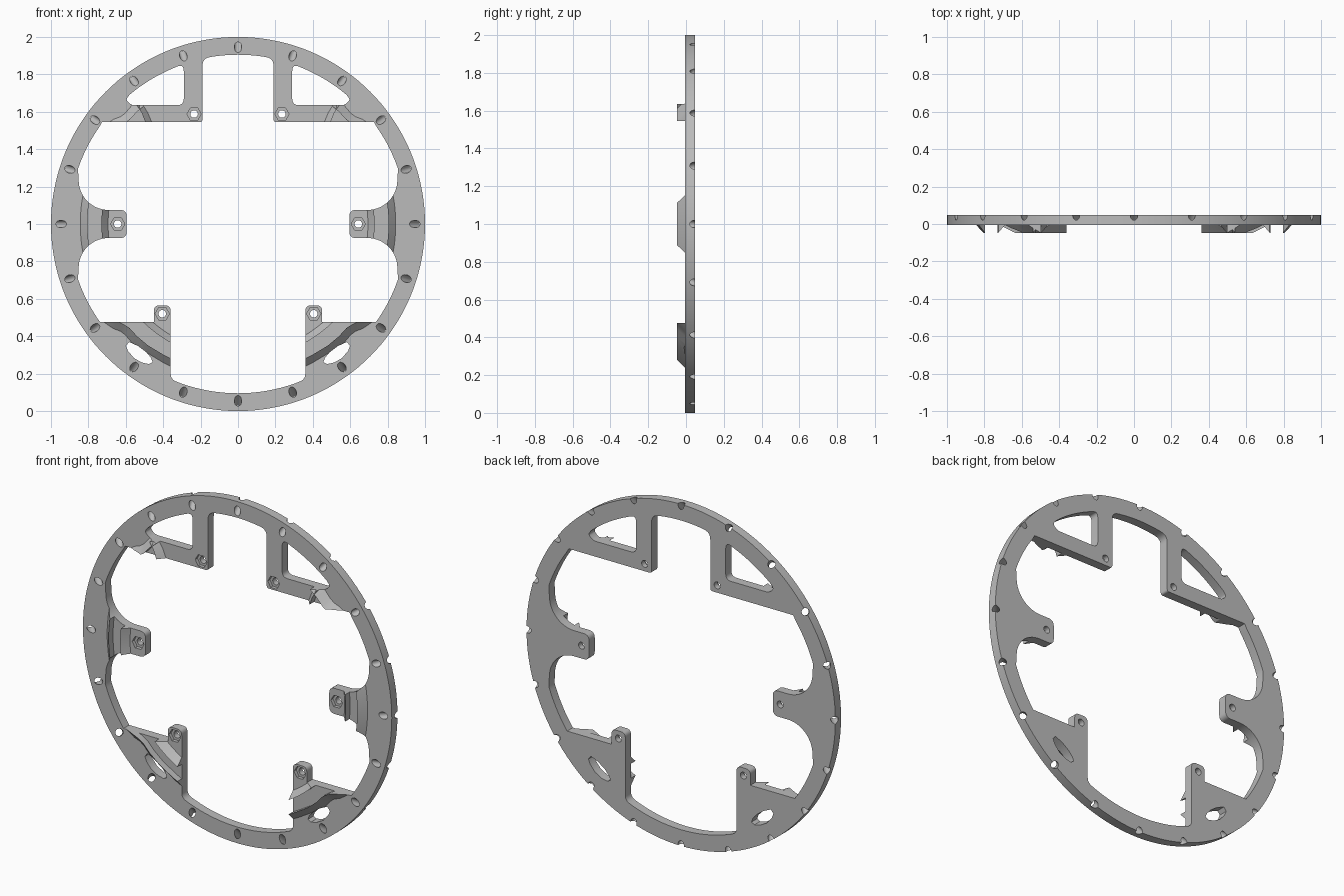
import bpy, bmesh
from math import sin, cos, radians
from mathutils import Vector, Matrix

cube = bpy.data.objects.get("Cube")
if cube:
    bpy.data.objects.remove(cube)

FRONT, BACK, TIP = -0.006, 0.047, -0.047   # plate faces and ridge crest depth
RIM = 0.905                                # inner radius of the ring

grey = bpy.data.materials.new("grey plastic")
grey.use_nodes = True
grey.diffuse_color = (0.5, 0.5, 0.5, 1)
grey.node_tree.nodes["Principled BSDF"].inputs["Base Color"].default_value = (0.5, 0.5, 0.5, 1)


def make(name, bm):
    bmesh.ops.recalc_face_normals(bm, faces=bm.faces)
    mesh = bpy.data.meshes.new(name)
    bm.to_mesh(mesh)
    bm.free()
    ob = bpy.data.objects.new(name, mesh)
    ob.location.z = 1
    mesh.materials.append(grey)
    bpy.context.collection.objects.link(ob)
    return ob


def arc(radius, start, end, n, cx=0, cz=0):
    angles = [radians(start + (end - start) * i / n) for i in range(n + 1)]
    return [(cx + radius * cos(a), cz + radius * sin(a)) for a in angles]


def rounded(points):
    """Round every point that carries a third value, the cut-back distance."""
    out = []
    for i, p in enumerate(points):
        c = Vector(p[:2])
        if len(p) == 2:
            out.append(c)
            continue
        a = c + (Vector(points[i - 1][:2]) - c).normalized() * p[2]
        b = c + (Vector(points[(i + 1) % len(points)][:2]) - c).normalized() * p[2]
        for k in range(7):
            t = k / 6
            out.append(a * (1 - t) ** 2 + c * 2 * t * (1 - t) + b * t * t)
    return out


def flip(points):
    return [(-x, z) for x, z in reversed(points)]


def slab(name, loops, y0, y1):
    """Flat solid from an outer loop and any hole loops."""
    bm = bmesh.new()
    back, edges, pairs = {}, [], []
    for loop in loops:
        verts = [bm.verts.new((x, y0, z)) for x, z in loop]
        for a, b in zip(verts, verts[1:] + verts[:1]):
            edges.append(bm.edges.new((a, b)))
            pairs.append((a, b))
    bmesh.ops.triangle_fill(bm, use_beauty=True, edges=edges, normal=(0, -1, 0))
    caps = list(bm.faces)
    for v in list(bm.verts):
        back[v] = bm.verts.new((v.co.x, y1, v.co.z))
    for f in caps:
        bm.faces.new([back[v] for v in reversed(f.verts)])
    for a, b in pairs:
        bm.faces.new((a, b, back[b], back[a]))
    return make(name, bm)


def volume(mesh):
    bm = bmesh.new()
    bm.from_mesh(mesh)
    v = bm.calc_volume()
    bm.free()
    return v


def cut(ob, cutters, keep):
    """Subtract each cutter with the first solver that leaves a sound solid."""
    for c in cutters:
        c.hide_render = True
        before = volume(ob.data)
        for solver in ("EXACT", "MANIFOLD", "FLOAT"):
            mod = ob.modifiers.new("cut", "BOOLEAN")
            mod.operation, mod.solver, mod.object = "DIFFERENCE", solver, c
            deps = bpy.context.evaluated_depsgraph_get()
            deps.update()
            mesh = bpy.data.meshes.new_from_object(ob.evaluated_get(deps), depsgraph=deps)
            ob.modifiers.clear()
            if before * keep < volume(mesh) < before * 1.001:
                ob.data = mesh
                break


# Central opening: right half from top to bottom, then mirrored
half = arc(RIM, 90, 81, 4)
half += [(0.19, 0.885, 0.04), (0.19, 0.545, 0.015), (0.727, 0.545)]
half += arc(RIM, 35, 19, 10) + arc(0.16, 0, -90, 14, 0.692, 0.235)
half += [(0.595, 0.075, 0.035), (0.595, -0.075, 0.035)]
half += arc(0.16, 90, 0, 14, 0.692, -0.235) + arc(RIM, -19, -34, 10)
half += [(0.737, -0.525), (0.45, -0.525), (0.45, -0.435, 0.03), (0.36, -0.435, 0.03)]
half += [(0.36, -0.83, 0.03)] + arc(RIM, -70, -90, 8)
right = rounded(half)
opening = right + flip(right)[1:-1]

# Upper and lower windows
upper = rounded([(0.29, 0.635, 0.035), (0.29, 0.857, 0.04)] + arc(0.902, 68, 50, 8)
                + [(0.6, 0.665, 0.015), (0.57, 0.635, 0.02)])
lower = [(0.457, -0.738), (0.465, -0.715), (0.492, -0.684), (0.535, -0.652), (0.583, -0.631),
         (0.599, -0.652), (0.588, -0.679), (0.556, -0.717), (0.513, -0.741), (0.476, -0.749)]
windows = [upper, flip(upper), lower, flip(lower)]

# Ring plate with its arms, tabs and screw bores
mounts = [(s * x, z) for s in (1, -1) for x, z in ((0.235, 0.588), (0.643, 0), (0.405, -0.48))]
bores = [arc(0.02, 0, 345, 23, *m) for m in mounts]
plate = slab("ring_plate", [arc(1, 0, 357.5, 143), opening] + windows + bores, FRONT, BACK)

# Hexagonal nut pockets and slanted holes around the rim
drills = [slab("pocket_cutter", [arc(0.038, 0, 300, 5, *m)], -0.2, FRONT + 0.02) for m in mounts]
for i in range(20):
    a = radians(18 * i)
    axis = Vector((cos(a), 1, sin(a))).normalized()
    place = Matrix.Translation((0.945 * cos(a), FRONT, 0.945 * sin(a)))
    bm = bmesh.new()
    bmesh.ops.create_cone(bm, cap_ends=True, segments=20, radius1=0.02, radius2=0.02,
                          depth=0.2, matrix=place @ axis.to_track_quat("Z", "Y").to_matrix().to_4x4())
    drills.append(make("rim_hole_cutter", bm))
cut(plate, drills, 0.95)

trims = [slab("trim_cutter", [loop], -0.2, 0.2) for loop in [opening] + windows]


# Wedge ridges: upright on the crest side, sloping down to the foot side
def ridge(name, crest, foot):
    bm = bmesh.new()
    for s in (1, -1):
        rows = [[bm.verts.new((s * x, y, z)) for x, y, z in
                 ((c[0], FRONT + 0.003, c[1]), (c[0], TIP, c[1]), (f[0], FRONT + 0.003, f[1]))]
                for c, f in zip(crest, foot)]
        bm.faces.new(rows[0])
        bm.faces.new(rows[-1][::-1])
        for p, q in zip(rows, rows[1:]):
            for i in range(3):
                j = (i + 1) % 3
                bm.faces.new((p[i], p[j], q[j], q[i]))
    ob = make(name, bm)
    cut(ob, trims, 0.02)
    return ob


wave_crest = [(0.32, -0.74), (0.4, -0.698), (0.48, -0.65), (0.54, -0.6), (0.58, -0.556),
              (0.61, -0.537), (0.645, -0.52), (0.69, -0.48), (0.71, -0.45)]
wave_foot = [(0.32, -0.785), (0.4, -0.744), (0.49, -0.69), (0.57, -0.636), (0.605, -0.595),
             (0.63, -0.576), (0.668, -0.562), (0.72, -0.527), (0.74, -0.5)]


def raised(points):
    return [(x, -z) for x, z in points]


parts = [plate,
         ridge("inner_ridges", arc(0.73, -66, 18, 40), arc(0.692, -66, 18, 40)),
         ridge("side_outer_ridges", arc(0.805, -20, 20, 20), arc(0.846, -20, 20, 20)),
         ridge("lower_outer_ridges", wave_crest, wave_foot),
         ridge("upper_outer_ridges", raised(wave_crest), raised(wave_foot)),
         ridge("upper_inner_ridges", [(0.55, 0.65), (0.515, 0.595), (0.49, 0.53)],
               [(0.515, 0.65), (0.48, 0.595), (0.453, 0.53)])]

for helper in drills + trims:
    bpy.data.objects.remove(helper)

bpy.ops.object.select_all(action="DESELECT")
for ob in parts:
    ob.select_set(True)
bpy.context.view_layer.objects.active = plate
bpy.ops.object.shade_smooth_by_angle(angle=radians(30))
